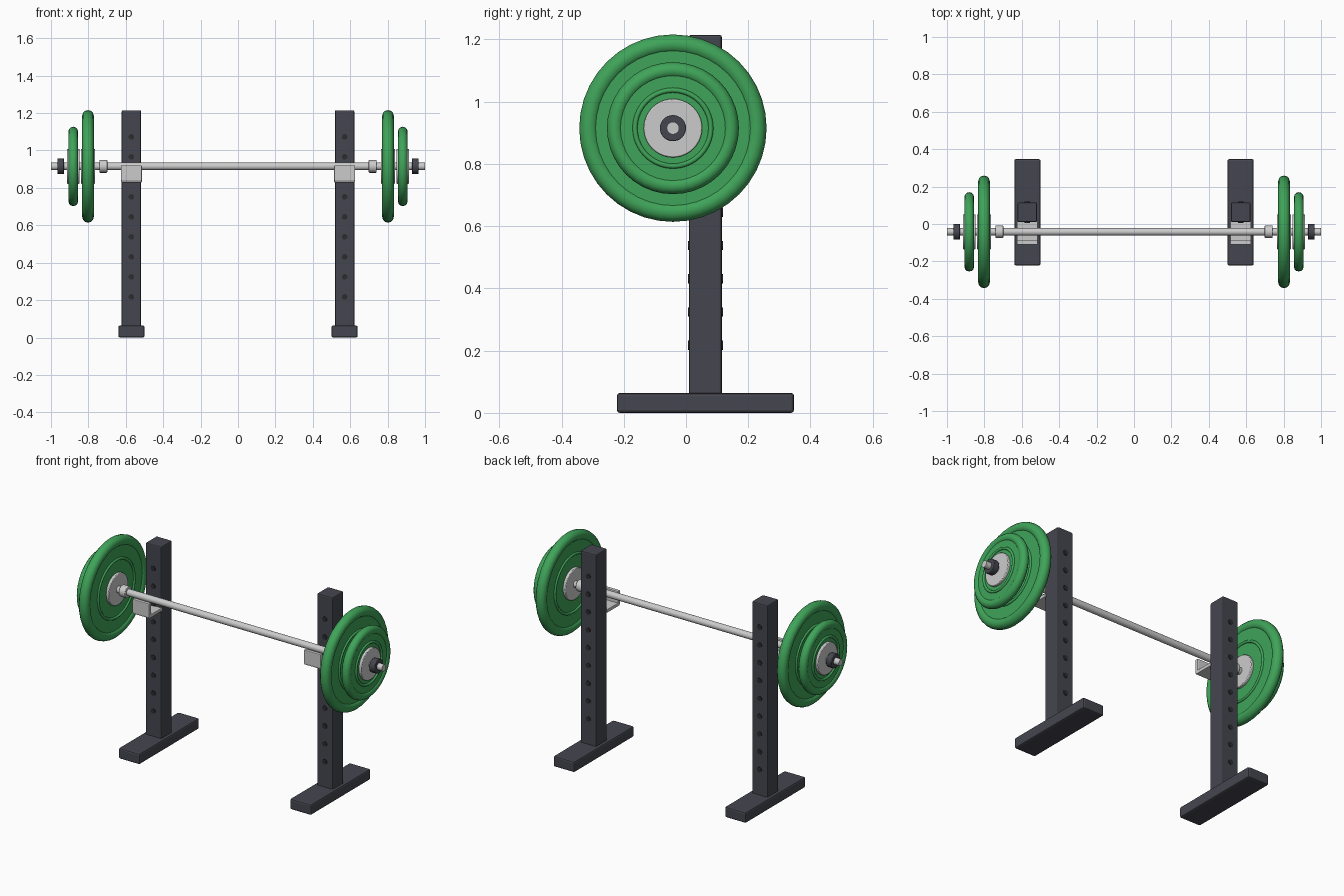
import bpy
from math import pi, radians

if "Cube" in bpy.data.objects:
    bpy.data.objects.remove(bpy.data.objects["Cube"])

BAR_Y, BAR_Z = -0.042, 0.915
UP_X, UP_Y = 0.57, 0.0625


def material(name, rgb):
    m = bpy.data.materials.new(name)
    m.diffuse_color = (*rgb, 1)
    m.use_nodes = True
    m.node_tree.nodes["Principled BSDF"].inputs["Base Color"].default_value = m.diffuse_color
    return m


GREEN = material("plate_green", (0.05, 0.37, 0.10))
DARK = material("frame_dark", (0.06, 0.062, 0.078))
BLACK = material("hole_dark", (0.025, 0.025, 0.03))


def finish(name, mat=None, bevel=0, smooth=True):
    ob = bpy.context.object
    ob.name = name
    if mat:
        ob.data.materials.append(mat)
    if smooth:
        bpy.ops.object.shade_smooth_by_angle(angle=radians(35))
    if bevel:
        b = ob.modifiers.new("bevel", 'BEVEL')
        b.width, b.segments = bevel, 2
    return ob


def box(name, x, y, z, mat=None, bevel=0):
    """Box from (min, max) ranges on each axis."""
    bpy.ops.mesh.primitive_cube_add(size=1, location=[sum(r) / 2 for r in (x, y, z)])
    bpy.context.object.scale = [r[1] - r[0] for r in (x, y, z)]
    bpy.ops.object.transform_apply(location=False, rotation=False, scale=True)
    return finish(name, mat, bevel, smooth=False)


def rod(name, x, width, r, mat=None, bevel=0, sides=32):
    """Cylinder along x, centred on the bar axis."""
    bpy.ops.mesh.primitive_cylinder_add(vertices=sides, radius=r, depth=width,
                                        location=(x, BAR_Y, BAR_Z), rotation=(0, pi / 2, 0))
    return finish(name, mat, bevel)


def ring(name, x, major, minor, mat):
    bpy.ops.mesh.primitive_torus_add(major_segments=40, minor_segments=12,
                                     major_radius=major, minor_radius=minor,
                                     location=(x, BAR_Y, BAR_Z), rotation=(0, pi / 2, 0))
    return finish(name, mat)


def plate(name, x, major, minor, web, ridge, hub):
    """Weight plate: round rim, thin web, raised ridges and a steel hub."""
    ring(name + "_rim", x, major, minor, GREEN)
    rod(name + "_web", x, web, major, GREEN, sides=40)
    for s in (-1, 1):
        ring(name + "_ridge", x + s * web / 2, ridge, 0.008, GREEN)
    rod(name + "_hub", x, hub, 0.094, bevel=0.004, sides=40)


# Barbell shaft
rod("bar", 0, 2.0, 0.020)

for side, s in (("left", -1), ("right", 1)):
    # Collar, plates and clip
    rod(side + "_collar", s * 0.72, 0.042, 0.034, bevel=0.003)
    plate(side + "_large_plate", s * 0.802, 0.27, 0.031, 0.042, 0.172, 0.074)
    plate(side + "_small_plate", s * 0.881, 0.186, 0.026, 0.036, 0.122, 0.066)
    rod(side + "_clip", s * 0.948, 0.036, 0.042, DARK, 0.003)

    # Stand foot and upright
    cx = s * UP_X
    box(side + "_foot", (cx - 0.07, cx + 0.07), (-0.222, 0.347), (0, 0.064), DARK, 0.009)
    box(side + "_upright", (cx - 0.052, cx + 0.052), (0.01, 0.115), (0.055, 1.215), DARK, 0.007)

    # Row of adjustment holes through front and back
    for i in range(9):
        bpy.ops.mesh.primitive_cylinder_add(vertices=20, radius=0.015, depth=0.113,
                                            location=(cx, UP_Y, 0.217 + 0.107 * i),
                                            rotation=(pi / 2, 0, 0))
        finish(f"{side}_hole_{i + 1}", BLACK)

    # Bar cup: base shelf and front lip
    xr = (cx - 0.056, cx + 0.056)
    box(side + "_cup_base", xr, (-0.105, 0.015), (0.83, 0.85), None, 0.003)
    box(side + "_cup_lip", xr, (-0.11, -0.088), (0.837, 0.92), None, 0.004)
